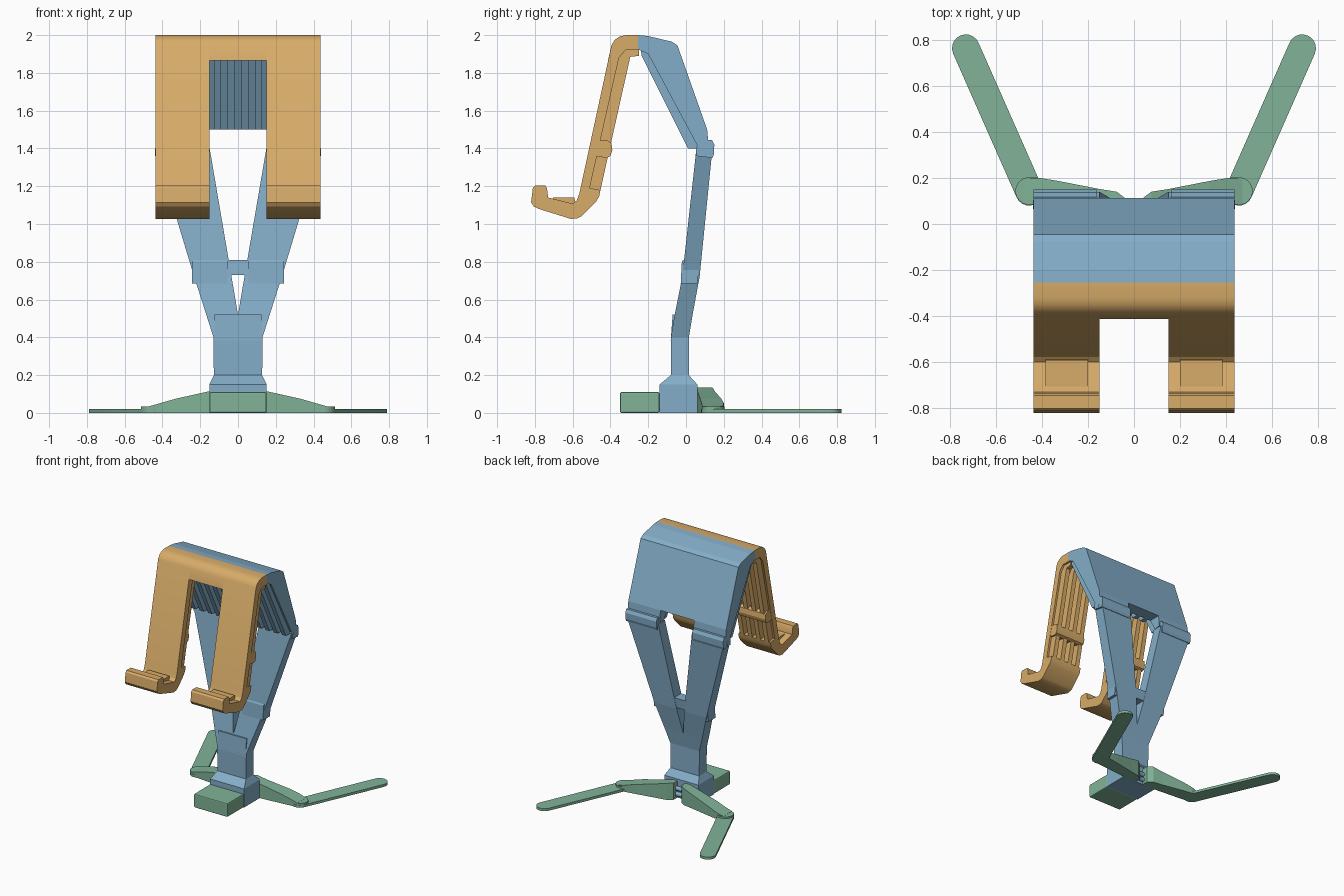
import bpy, bmesh, math
from mathutils import Vector

if "Cube" in bpy.data.objects:
    bpy.data.objects.remove(bpy.data.objects["Cube"], do_unlink=True)


def material(name, rgb):
    m = bpy.data.materials.new(name)
    m.use_nodes = True
    m.diffuse_color = (*rgb, 1)
    m.node_tree.nodes["Principled BSDF"].inputs["Base Color"].default_value = (*rgb, 1)
    return m


BLUE = material("soft blue", (0.23, 0.42, 0.58))
TAN = material("warm tan", (0.68, 0.41, 0.14))
GREEN = material("sage green", (0.22, 0.45, 0.31))


def loft(name, rings, mat, bevel=0, smooth=False):
    """Skin a list of equal-length point rings and cap both ends."""
    bm = bmesh.new()
    loops = [[bm.verts.new(p) for p in ring] for ring in rings]
    n = len(loops[0])
    for a, b in zip(loops, loops[1:]):
        for i in range(n):
            j = (i + 1) % n
            bm.faces.new((a[i], a[j], b[j], b[i]))
    bm.faces.new(loops[0])
    bm.faces.new(loops[-1])
    bmesh.ops.recalc_face_normals(bm, faces=bm.faces)
    mesh = bpy.data.meshes.new(name)
    bm.to_mesh(mesh)
    bm.free()
    mesh.materials.append(mat)
    ob = bpy.data.objects.new(name, mesh)
    bpy.context.collection.objects.link(ob)
    if bevel:
        mod = ob.modifiers.new("bevel", "BEVEL")
        mod.width, mod.segments, mod.limit_method = bevel, 2, "ANGLE"
    if smooth:
        bpy.ops.object.select_all(action="DESELECT")
        ob.select_set(True)
        bpy.context.view_layer.objects.active = ob
        bpy.ops.object.shade_smooth_by_angle(angle=math.radians(30))
    return ob


def extrude_x(name, profile, x0, x1, mat, **kw):
    """Extrude a (y, z) profile along x."""
    return loft(name, [[(x, y, z) for y, z in profile] for x in (x0, x1)], mat, **kw)


def rect(z, x0, x1, y0, y1):
    return [(x0, y0, z), (x1, y0, z), (x1, y1, z), (x0, y1, z)]


def circle(y, z, r, n=16):
    return [(y + r * math.cos(math.tau * i / n), z + r * math.sin(math.tau * i / n)) for i in range(n)]


def capsule(a, b, r, n=10):
    """Plan outline of a round-ended bar."""
    a, b = Vector(a), Vector(b)
    start = math.atan2(b.y - a.y, b.x - a.x) - math.pi / 2
    return [c + r * Vector((math.cos(t), math.sin(t)))
            for c, off in ((b, 0), (a, math.pi))
            for t in (start + off + math.pi * i / n for i in range(n + 1))]


SIDES = (("left", 1), ("right", -1))
RIBS = [0.0367 * (2 * i + 1) for i in range(6)]
RIB = 0.018
IN, OUT = 0.15, 0.437

# Base socket and column
loft("base_column", [rect(z, -x, x, y0, y1) for z, x, y0, y1 in (
    (0, 0.152, -0.14, 0.06), (0.15, 0.152, -0.14, 0.06),
    (0.2, 0.128, -0.08, 0.015), (0.4, 0.13, -0.08, 0.015))], BLUE)
loft("column_front_plate", [rect(0.38, -0.125, 0.125, -0.081, 0.015),
                            rect(0.52, -0.125, 0.125, -0.071, -0.03)], BLUE)
for y in (-0.15, 0.07):
    for z in (0.035, 0.08):
        extrude_x("base_hinge_pin", circle(y, z, 0.017), -0.13, 0.13, BLUE, smooth=True)

# Front foot
extrude_x("front_foot", [(-0.35, 0), (-0.14, 0), (-0.14, 0.11), (-0.35, 0.11)],
          -0.15, 0.15, GREEN, bevel=0.008)

# Crossbar between the uprights
loft("upright_crossbar", [rect(0.73, -0.06, 0.06, -0.02, 0.07),
                          rect(0.81, -0.07, 0.07, -0.01, 0.08)], BLUE)

# Side profiles of the skins and ribs
panel_top = [(-0.255, 1.925), (-0.255, 2.0), (-0.2, 1.995), (-0.075, 1.965),
             (-0.045, 1.945), (0.112, 1.5)]
panel_side = panel_top + [(0.12, 1.41), (0.068, 1.4), (-0.2, 1.9)]
panel_mid = panel_top + [(0.014, 1.5), (-0.2, 1.9)]
panel_rib = [(-0.19, 1.92), (0.08, 1.4), (0.01, 1.4), (-0.235, 1.89), (-0.24, 1.93)]
panel_rib_mid = [(-0.19, 1.92), (0.03, 1.5), (-0.039, 1.5), (-0.235, 1.89), (-0.24, 1.93)]
hook_top = [(-0.255, 1.92), (-0.255, 2.0), (-0.32, 2.0), (-0.35, 1.993),
            (-0.377, 1.975), (-0.395, 1.945)]
bridge = hook_top + [(-0.413, 1.865), (-0.355, 1.865), (-0.345, 1.9), (-0.32, 1.92)]
hook_skin = hook_top + [
    (-0.565, 1.16), (-0.578, 1.125), (-0.6, 1.108), (-0.73, 1.14), (-0.736, 1.19),
    (-0.745, 1.203), (-0.8, 1.203), (-0.811, 1.19), (-0.82, 1.115), (-0.805, 1.092),
    (-0.78, 1.08), (-0.61, 1.027), (-0.575, 1.03), (-0.555, 1.04), (-0.475, 1.12),
    (-0.46, 1.145), (-0.453, 1.18), (-0.51, 1.19), (-0.355, 1.88), (-0.32, 1.92)]
hook_rib = [(-0.36, 1.9), (-0.52, 1.17), (-0.455, 1.17), (-0.295, 1.885),
            (-0.25, 1.89), (-0.25, 1.93), (-0.33, 1.94)]

# Centre of the head
extrude_x("back_panel_centre", panel_mid, -IN, IN, BLUE)
extrude_x("hook_bridge", bridge, -IN, IN, TAN, smooth=True)

for side, s in SIDES:
    # Splayed upright
    loft(side + "_upright", [rect(z, s * xi, s * xo, y0, y1) for z, xi, xo, y0, y1 in (
        (0.4, 0, 0.13, -0.08, 0.015), (0.52, 0, 0.168, -0.06, 0.035),
        (0.72, 0.034, 0.232, -0.02, 0.072), (1.4, 0.15, 0.437, 0.055, 0.14))], BLUE)
    # Middle and upper hinges
    extrude_x(side + "_middle_hinge", [(-0.028, 0.685), (0.06, 0.685), (0.068, 0.75),
              (0.05, 0.765), (-0.015, 0.81), (-0.022, 0.8)], s * 0.055, s * 0.243, BLUE)
    extrude_x(side + "_upper_hinge", [(0.055, 1.36), (0.14, 1.35), (0.148, 1.37),
              (0.15, 1.42), (0.137, 1.445), (0.1, 1.445), (0.055, 1.41)],
              s * 0.16, s * OUT, BLUE)
    extrude_x(side + "_upper_hinge_pin", circle(0.085, 1.38, 0.02), s * 0.17, s * 0.439, BLUE, smooth=True)

    # Back panel and hook arm
    extrude_x(side + "_back_panel", panel_side, s * IN, s * OUT, BLUE)
    extrude_x(side + "_hook_arm", hook_skin, s * IN, s * OUT, TAN, smooth=True)
    extrude_x(side + "_hook_pad", [(-0.705, 1.09), (-0.585, 1.09), (-0.59, 1.14), (-0.705, 1.14)],
              s * 0.2, s * 0.385, TAN)
    extrude_x(side + "_hook_hinge", [(-0.485, 1.36), (-0.42, 1.35), (-0.4, 1.36), (-0.39, 1.39),
              (-0.395, 1.43), (-0.42, 1.445), (-0.46, 1.44)], s * 0.165, s * 0.435, TAN)

    # Stiffening ribs
    for x in RIBS:
        mid = x < IN
        extrude_x(side + "_panel_rib", panel_rib_mid if mid else panel_rib,
                  s * (x - RIB), s * (x + RIB), BLUE)
        if not mid:
            extrude_x(side + "_hook_rib", hook_rib, s * (x - RIB), s * (x + RIB), TAN)

    # Rear leg: tapering inner link, round joint, flat outer bar
    loft(side + "_leg_link", [
        [(s * x, y0, 0), (s * x, y1, 0), (s * x, y1, z), (s * x, y0, z)]
        for x, y0, y1, z in ((0.035, 0.06, 0.11, 0.135), (0.075, 0.06, 0.14, 0.135),
                             (0.15, 0.06, 0.152, 0.115), (0.33, 0.075, 0.187, 0.075),
                             (0.41, 0.083, 0.2, 0.052), (0.47, 0.085, 0.195, 0.035))], GREEN)
    for name, a, b, h in (("_leg_joint", (0.44, 0.145), (0.455, 0.143), 0.034),
                          ("_leg_bar", (0.455, 0.14), (0.73, 0.763), 0.02)):
        outline = capsule(a, b, 0.06)
        loft(side + name, [[(s * p.x, p.y, z) for p in outline] for z in (0, h)], GREEN, smooth=True)
